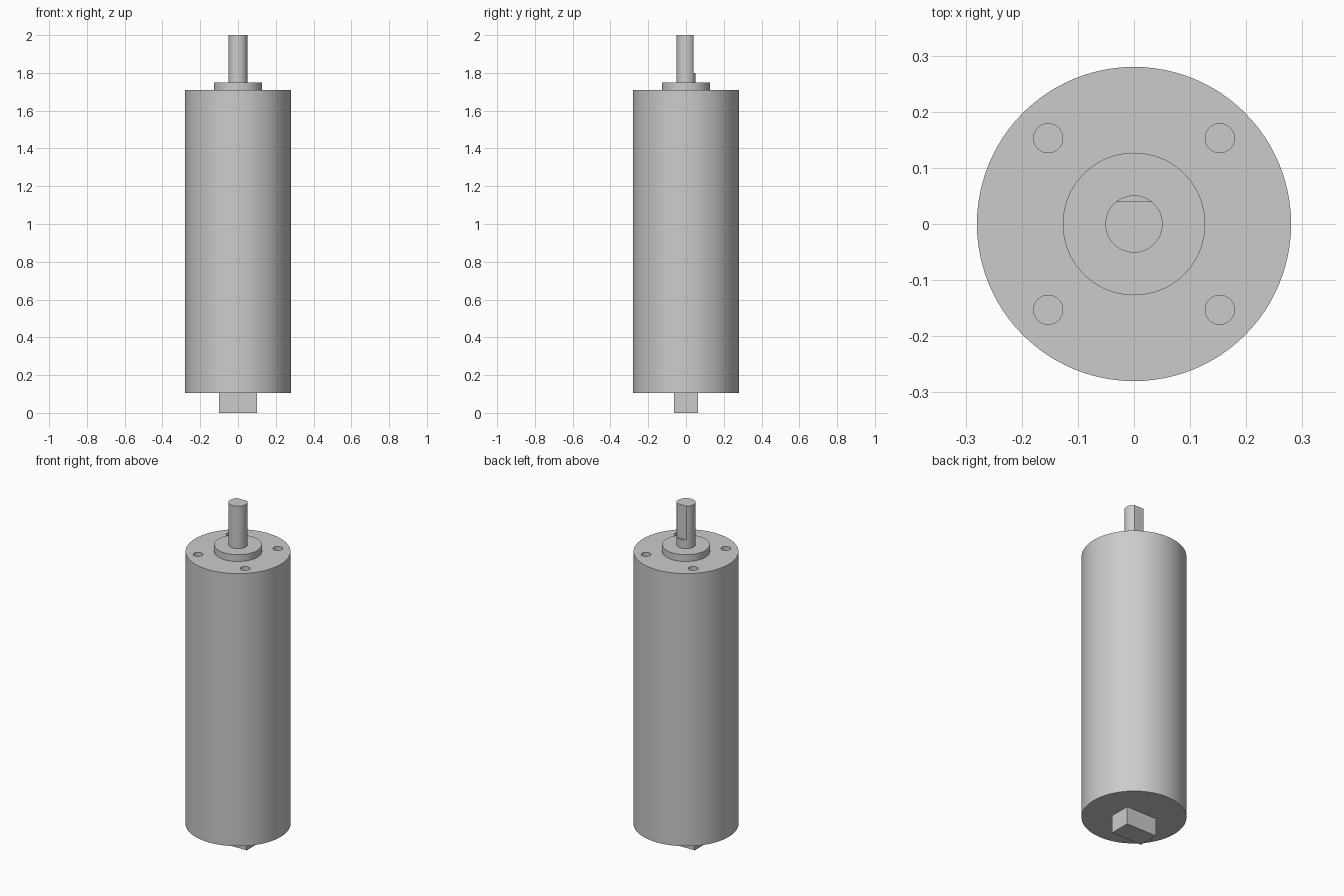
import bpy
import math

cube = bpy.data.objects.get("Cube")
if cube:
    bpy.data.objects.remove(cube, do_unlink=True)

metal = bpy.data.materials.new("plain_grey_metal")
metal.use_nodes = True
GREY = (0.6, 0.6, 0.6, 1)
metal.diffuse_color = GREY
metal.node_tree.nodes["Principled BSDF"].inputs["Base Color"].default_value = GREY


def finish(obj, name):
    obj.name = name
    obj.data.materials.append(metal)
    return obj


def cylinder(name, radius, bottom, top, x=0, y=0, sides=96):
    bpy.ops.mesh.primitive_cylinder_add(
        vertices=sides, radius=radius, depth=top - bottom,
        location=(x, y, (bottom + top) / 2))
    return finish(bpy.context.object, name)


def box(name, size, centre):
    bpy.ops.mesh.primitive_cube_add(size=1, location=centre)
    obj = bpy.context.object
    obj.scale = size
    bpy.ops.object.transform_apply(location=False, rotation=False, scale=True)
    return finish(obj, name)


def cut(target, cutter):
    """Subtract the cutter, then discard it."""
    mod = target.modifiers.new("cut", "BOOLEAN")
    mod.operation = "DIFFERENCE"
    mod.solver = "EXACT"
    mod.object = cutter
    bpy.context.view_layer.objects.active = target
    bpy.ops.object.modifier_apply(modifier=mod.name)
    bpy.data.objects.remove(cutter, do_unlink=True)


def smooth(obj):
    bpy.ops.object.select_all(action="DESELECT")
    obj.select_set(True)
    bpy.context.view_layer.objects.active = obj
    bpy.ops.object.shade_smooth_by_angle(angle=math.radians(30))


BODY_BOTTOM, BODY_TOP = 0.105, 1.71
BOSS_TOP = 1.75

# Main casing with four blind mounting holes
casing = cylinder("motor_casing", 0.28, BODY_BOTTOM, BODY_TOP)
for sx in (-1, 1):
    for sy in (-1, 1):
        cut(casing, cylinder("hole_cutter", 0.026, BODY_TOP - 0.13,
                             BODY_TOP + 0.05, sx * 0.153, sy * 0.153, 32))

# Raised centring boss
boss = cylinder("front_boss", 0.127, BODY_TOP, BOSS_TOP)

# Output shaft with a flat milled on its back side
shaft = cylinder("output_shaft", 0.051, BOSS_TOP, 2.0, sides=64)
cut(shaft, box("flat_cutter", (0.2, 0.1, 0.4), (0, 0.04 + 0.05, 1.8 + 0.2)))

# Connector block underneath
box("connector_block", (0.2, 0.125, BODY_BOTTOM), (0, 0, BODY_BOTTOM / 2))

for part in (casing, boss, shaft):
    smooth(part)
